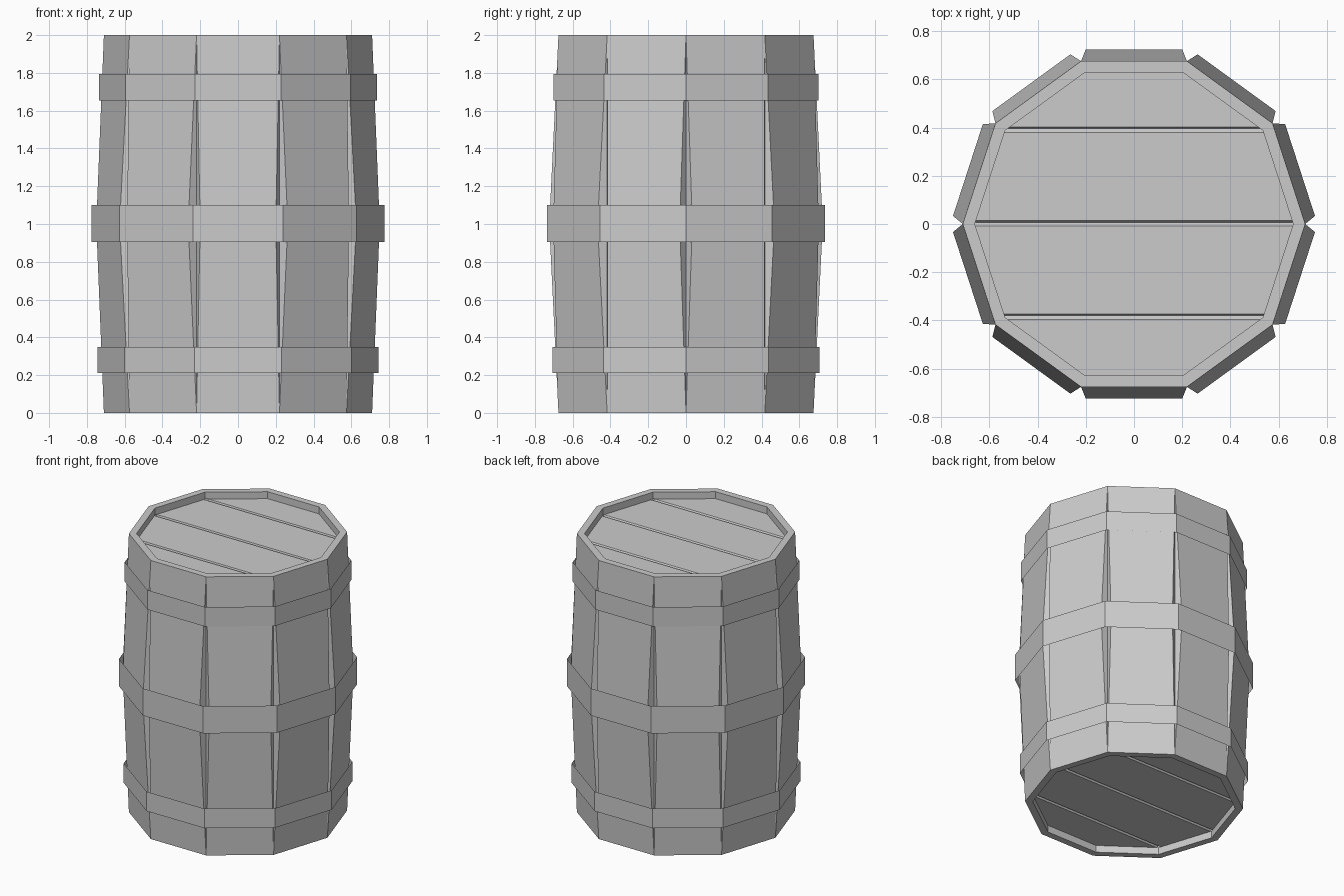
import bpy, bmesh, math
from mathutils import Vector

cube = bpy.data.objects.get("Cube")
if cube:
    bpy.data.objects.remove(cube)

SIDES = 10
STEP = math.tau / SIDES
HEIGHT, MIDDLE = 2.0, 1.0
END_RADIUS, RIM_RADIUS, RECESS = 0.71, 0.66, 0.05
BULGE, HALF_WIDTH = 0.724, 0.2      # stave face distance and half width at the middle

grey = bpy.data.materials.new("plain_grey")
grey.use_nodes = True
grey.diffuse_color = (0.6, 0.6, 0.6, 1)
grey.node_tree.nodes["Principled BSDF"].inputs["Base Color"].default_value = (0.6, 0.6, 0.6, 1)


def finish(name, bm, recalc=False):
    if recalc:
        bmesh.ops.recalc_face_normals(bm, faces=bm.faces)
    mesh = bpy.data.meshes.new(name)
    bm.to_mesh(mesh)
    bm.free()
    mesh.materials.append(grey)
    obj = bpy.data.objects.new(name, mesh)
    bpy.context.collection.objects.link(obj)
    return obj


def ring(bm, radius, z):
    return [bm.verts.new((radius * math.cos(i * STEP), radius * math.sin(i * STEP), z))
            for i in range(SIDES)]


def bridge(bm, lower, upper):
    for i in range(SIDES):
        j = (i + 1) % SIDES
        bm.faces.new((lower[i], lower[j], upper[j], upper[i]))


# Staves: each bulges out of the straight corner lines, leaving V-shaped gaps
bm = bmesh.new()
bottom = ring(bm, END_RADIUS, 0)
top = ring(bm, END_RADIUS, HEIGHT)
for i in range(SIDES):
    j = (i + 1) % SIDES
    a = (i + 0.5) * STEP
    out = Vector((math.cos(a), math.sin(a), 0)) * BULGE
    along = Vector((-math.sin(a), math.cos(a), 0)) * HALF_WIDTH
    up = Vector((0, 0, MIDDLE))
    m0 = bm.verts.new(out - along + up)
    m1 = bm.verts.new(out + along + up)
    bm.faces.new((bottom[i], bottom[j], m1, m0))
    bm.faces.new((m0, m1, top[j], top[i]))
    bm.faces.new((bottom[i], m0, top[i]))
    bm.faces.new((bottom[j], top[j], m1))

# Rims and recess walls at both ends
rim_top, wall_top = ring(bm, RIM_RADIUS, HEIGHT), ring(bm, RIM_RADIUS, HEIGHT - RECESS)
rim_low, wall_low = ring(bm, RIM_RADIUS, 0), ring(bm, RIM_RADIUS, RECESS)
bridge(bm, top, rim_top)
bridge(bm, rim_top, wall_top)
bridge(bm, rim_low, bottom)
bridge(bm, wall_low, rim_low)
finish("staves", bm)


# Plank lids: a grooved strip trimmed to the ten-sided outline
def lid(name, z, facing):
    profile = [(-0.8, 0)]
    for y in (-0.385, 0.002, 0.39):
        profile += [(y - 0.011, 0), (y + 0.005, -0.018), (y + 0.012, 0)]
    profile.append((0.8, 0))
    bm = bmesh.new()
    rows = [[bm.verts.new((x, y, z + facing * d)) for x in (-0.8, 0.8)] for y, d in profile]
    for (a, b), (c, d) in zip(rows, rows[1:]):
        bm.faces.new((a, b, d, c) if facing > 0 else (c, d, b, a))
    apothem = RIM_RADIUS * math.cos(STEP / 2)
    for i in range(SIDES):
        a = (i + 0.5) * STEP
        n = Vector((math.cos(a), math.sin(a), 0))
        bmesh.ops.bisect_plane(bm, geom=bm.verts[:] + bm.edges[:] + bm.faces[:],
                               plane_co=n * apothem, plane_no=n, clear_outer=True)
    finish(name, bm)


lid("top_lid", HEIGHT - RECESS, 1)
lid("bottom_lid", RECESS, -1)

# Hoops: thin upright bands
for name, radius, low, high in (("lower_hoop", 0.744, 0.21, 0.35),
                                ("middle_hoop", 0.775, 0.905, 1.10),
                                ("upper_hoop", 0.737, 1.655, 1.795)):
    bm = bmesh.new()
    bridge(bm, ring(bm, radius, low), ring(bm, radius, high))
    finish(name, bm)
